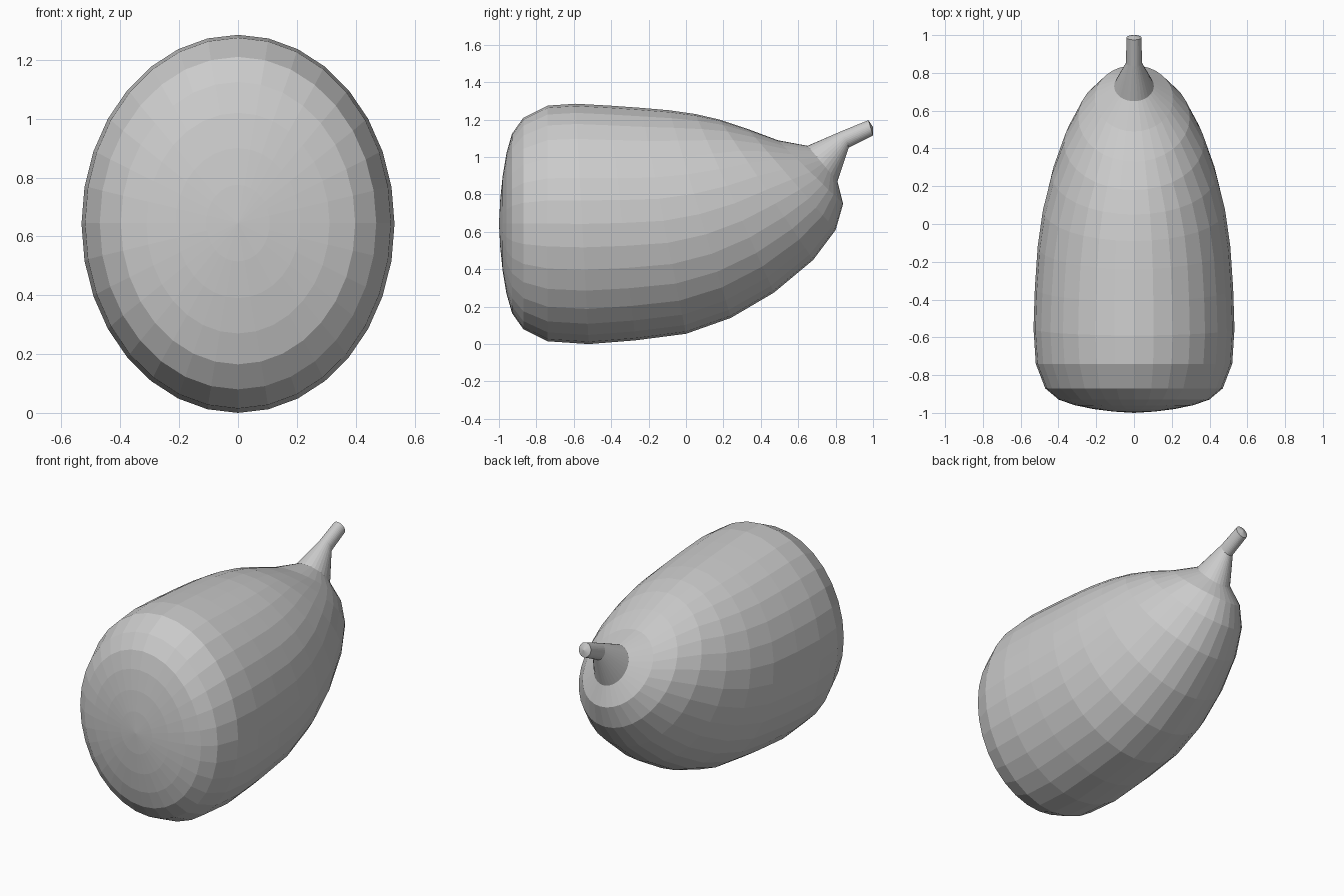
import bpy, bmesh, math
from mathutils import Vector

if "Cube" in bpy.data.objects:
    bpy.data.objects.remove(bpy.data.objects["Cube"])

SEG = 32


def loft(name, rings, start=None, end=None, smooth=False):
    """Skin tilted ellipses given as (top_y, top_z, bottom_y, bottom_z, half_width)."""
    bm = bmesh.new()
    loops = []
    for ty, tz, by, bz, hw in rings:
        top, bot = Vector((0, ty, tz)), Vector((0, by, bz))
        mid, half = (top + bot) / 2, (top - bot) / 2
        loops.append([bm.verts.new(mid + half * math.cos(a) + Vector((hw * math.sin(a), 0, 0)))
                      for a in (2 * math.pi * i / SEG for i in range(SEG))])
    for a, b in zip(loops, loops[1:]):
        for i in range(SEG):
            j = (i + 1) % SEG
            bm.faces.new((a[i], a[j], b[j], b[i]))
    for tip, loop in ((start, loops[0]), (end, loops[-1])):
        if tip:
            v = bm.verts.new((0, *tip))
            for i in range(SEG):
                bm.faces.new((loop[i], loop[(i + 1) % SEG], v))
    bmesh.ops.recalc_face_normals(bm, faces=bm.faces)
    mesh = bpy.data.meshes.new(name)
    bm.to_mesh(mesh)
    bm.free()
    obj = bpy.data.objects.new(name, mesh)
    bpy.context.collection.objects.link(obj)
    return obj


# Blunt rounded front: upright rings (y, half height)
ZC = 0.645
front = [(y, ZC + h, y, ZC - h, h * 0.83) for y, h in
         ((-0.993, 0.13), (-0.98, 0.255), (-0.96, 0.375), (-0.93, 0.48))]

# Body rings that tilt progressively towards the stem
collar = (0.65, 1.06, 0.81, 0.87, 0.105)
body = front + [
    (-0.87, 1.21, -0.87, 0.08, 0.47),
    (-0.74, 1.275, -0.74, 0.015, 0.52),
    (-0.59, 1.285, -0.52, 0.0, 0.532),
    (-0.41, 1.275, -0.27, 0.02, 0.525),
    (-0.24, 1.263, 0.0, 0.055, 0.51),
    (-0.09, 1.25, 0.24, 0.14, 0.482),
    (0.05, 1.23, 0.47, 0.275, 0.435),
    (0.18, 1.20, 0.68, 0.45, 0.37),
    (0.33, 1.15, 0.80, 0.61, 0.295),
    (0.49, 1.09, 0.84, 0.75, 0.208),
    collar,
]
loft("fruit_body", body, start=(-1.0, ZC))

# Flared stem with a slightly pointed cut end
loft("stem", [collar,
              (0.835, 1.14, 0.87, 1.05, 0.042),
              (0.975, 1.197, 1.0, 1.115, 0.04)], end=(1.0, 1.16))
